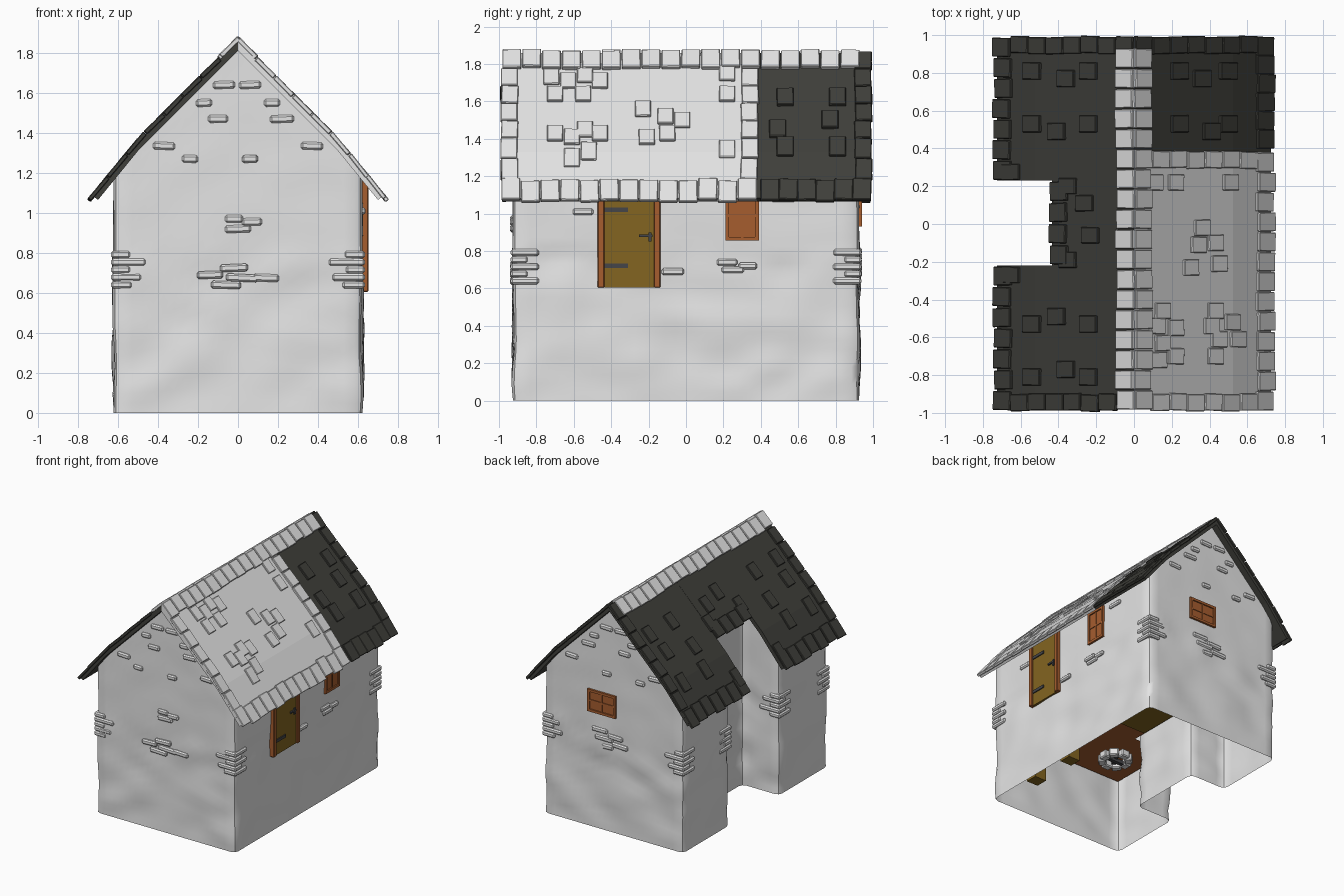
import bpy, bmesh, math, random
from mathutils import Matrix, Vector, noise

if "Cube" in bpy.data.objects:
    bpy.data.objects.remove(bpy.data.objects["Cube"])
random.seed(4)

def mat(name, r, g, b):
    m = bpy.data.materials.new(name)
    m.diffuse_color = (r, g, b, 1)
    m.use_nodes = True
    m.node_tree.nodes["Principled BSDF"].inputs["Base Color"].default_value = m.diffuse_color
    return m

STONE = mat("pale_stone", 0.78, 0.78, 0.78)
SLATE = mat("dark_slate", 0.05, 0.05, 0.043)
WOOD = mat("orange_wood", 0.38, 0.11, 0.028)
DOOR = mat("olive_door", 0.23, 0.13, 0.015)
IRON = mat("iron", 0.06, 0.06, 0.065)

def finish(name, bm, material, bevel=0.0, smooth=False):
    me = bpy.data.meshes.new(name)
    bm.to_mesh(me)
    bm.free()
    ob = bpy.data.objects.new(name, me)
    bpy.context.collection.objects.link(ob)
    me.materials.append(material)
    if bevel:
        md = ob.modifiers.new("bevel", 'BEVEL')
        md.width, md.segments = bevel, 1
    if smooth:
        bpy.context.view_layer.objects.active = ob
        ob.select_set(True)
        bpy.ops.object.shade_smooth_by_angle(angle=math.radians(40))
        ob.select_set(False)
    return ob

def box(bm, c, size, rot=None):
    m = Matrix.Translation(c) @ (rot or Matrix()) @ Matrix.Diagonal((*size, 1))
    bmesh.ops.create_cube(bm, size=1, matrix=m)

def span(bm, x0, x1, y0, y1, z0, z1):
    box(bm, ((x0+x1)/2, (y0+y1)/2, (z0+z1)/2), (x1-x0, y1-y0, z1-z0))

# ---- walls: rounded outline with a recess on the left, raised to the roof line
corners = [Vector(c) for c in [(.622, -.925), (.622, .925), (-.622, .925), (-.622, .33),
                               (-.29, .33), (-.29, -.3), (-.622, -.3), (-.622, -.925)]]
outline = []
R = 0.04
for i, a in enumerate(corners):
    b, p = corners[(i+1) % 8], corners[i-1]
    d, e = (b-a).normalized(), (a-p).normalized()
    n0, n1 = Vector((e.y, -e.x)), Vector((d.y, -d.x))
    outline.append((a - e*R*.29 + d*R*.29, (n0+n1).normalized()))
    s, t = a + d*R, b - d*R
    n = 2*max(3, round((t-s).length/.11))
    outline += [(s.lerp(t, k/n), n1) for k in range(n+1)]
bm = bmesh.new()
ROWS = 26
cols = []
for p, n in outline:
    top = 1.815 - abs(p.x)
    col = []
    for r in range(ROWS+1):
        z = top*r/ROWS
        f = noise.noise(Vector((p.x*4, p.y*4, z*6)))*.018*min(1, r/2, (ROWS-r)/3)
        if z > .8:
            f *= .25
        q = p + n*f
        col.append(bm.verts.new((q.x, q.y, z)))
    cols.append(col)
for i, c in enumerate(cols):
    d = cols[(i+1) % len(cols)]
    for r in range(ROWS):
        bm.faces.new((c[r], d[r], d[r+1], c[r+1]))
finish("walls", bm, STONE, smooth=True)

# ---- raised wall stones: (along, z, width)
gable = [(-.07, 1.64, .11), (.06, 1.64, .11), (-.1, 1.47, .1), (.22, 1.47, .12), (-.17, 1.55, .08),
         (.17, 1.55, .08), (-.37, 1.335, .11), (.37, 1.335, .11), (-.24, 1.27, .08), (.06, 1.27, .08)]
front = [(-.02, .97, .09), (.07, .955, .1), (0, .92, .13), (-.02, .725, .14), (-.14, .69, .13),
         (.02, .675, .16), (.14, .675, .13), (-.06, .64, .15)]
back = [(.12, .80, .14), (-.02, .77, .13), (.08, .74, .16), (-.06, .71, .14), (.05, .68, .1)]
right = [(-.55, 1.01, .11), (-.07, .69, .12), (.22, .74, .11), (.33, .72, .1), (.25, .70, .12),
         (.52, 1.08, .13)]
bm = bmesh.new()
for y, stones in ((-.925, gable + front), (.925, gable + back)):
    for a, z, w in stones:
        box(bm, (a, y, z), (w, .032, .038), Matrix.Rotation(random.uniform(-.05, .05), 4, 'Y'))
for a, z, w in right:
    box(bm, (.622, a, z), (.032, w, .036))
# corner stones
for c in corners:
    if abs(c.x) < .5:
        continue
    sx = 1 if c.x > 0 else -1
    sy = 1 if c.y > .5 or -.5 < c.y < 0 else -1
    for k in range(5):
        wx, wy = (.16, .09) if k % 2 else (.10, .15)
        wx *= random.uniform(.85, 1.15)
        box(bm, (c.x + sx*(.012 - wx/2), c.y + sy*(.012 - wy/2), .64 + k*.038), (wx, wy, .036))
finish("wall_stones", bm, STONE, .009)

# ---- roof: slopes fall at 45 degrees from the ridge, eaves droop a little more
C = math.sqrt(.5)
def on_roof(s, x, lift):
    return s*(x + C*lift), 1.81 - x + C*lift

def droop(bm):
    for v in bm.verts:
        v.co.z -= .045*max(0, (abs(v.co.x) - .5)/.2)

def slab(bm, s, x0, x1, y0, y1):
    pts = [(0, 1.81) if x0 == 0 else on_roof(s, x0, 0), on_roof(s, x1, 0), on_roof(s, x1, .035),
           (0, 1.859) if x0 == 0 else on_roof(s, x0, .035)]
    ra = [bm.verts.new((x, y0, z)) for x, z in pts]
    rb = [bm.verts.new((x, y1, z)) for x, z in pts]
    bm.faces.new(ra)
    bm.faces.new(rb[::-1])
    for i in range(4):
        j = (i+1) % 4
        bm.faces.new((ra[j], ra[i], rb[i], rb[j]))

def tile(bm, s, x, y, lx=.09, ly=.1, lift=.037, jig=.03):
    # x, y is the plan position of the tile on the slope
    px, pz = on_roof(s, x - C*lift, lift)
    rot = Matrix.Rotation(s*math.pi/4 + random.uniform(-jig, jig), 4, 'Y') \
        @ Matrix.Rotation(random.uniform(-jig, jig), 4, 'Z')
    box(bm, (px, y, pz), (lx/C, ly, .024), rot)

def row_y(bm, s, x, y0, y1, **kw):
    n = round((y1-y0)/.105)
    for i in range(n):
        tile(bm, s, x + random.uniform(-.006, .006), y0 + (i+.5)*(y1-y0)/n, **kw)

def row_x(bm, s, y, x0, x1):
    n = max(1, round((x1-x0)/.093))
    for i in range(n):
        tile(bm, s, x0 + (i+.5)*(x1-x0)/n, y + random.uniform(-.004, .004), ly=.09)

slate, pale = bmesh.new(), bmesh.new()
for x0, x1, y0, y1 in [(0, .5, -.98, -.22), (.5, .70, -.98, -.22), (0, .41, -.22, .23),
                       (0, .5, .23, .98), (.5, .70, .23, .98)]:
    slab(slate, -1, x0, x1, y0, y1)
for x0, x1 in ((0, .5), (.5, .70)):
    slab(slate, 1, x0, x1, .38, .98)
    slab(pale, 1, x0, x1, -.98, .38)
for b in (slate, pale):
    bmesh.ops.recalc_face_normals(b, faces=b.faces)
    droop(b)
finish("slate_roof", slate, SLATE)
finish("pale_roof", pale, STONE)

slate, pale = bmesh.new(), bmesh.new()
# edge tiles
row_y(slate, -1, .695, -.99, -.22)
row_y(slate, -1, .695, .23, .99)
row_y(slate, -1, .40, -.22, .23)
row_y(slate, 1, .695, .40, .99)
row_y(pale, 1, .695, -.99, .38)
row_x(slate, -1, -.945, .09, .65)
row_x(slate, -1, .948, 0, .65)
row_x(slate, 1, .948, 0, .65)
row_x(pale, 1, -.945, .09, .65)
row_x(pale, 1, .34, .09, .65)
# scattered tiles
half = [(.54, .81), (.36, .77), (.24, .81), (.54, .53), (.41, .49), (.24, .53)]
for x, y in half:
    tile(slate, -1, x, y, ly=.09, jig=.015)
    tile(slate, -1, x, -y, ly=.09, jig=.015)
    tile(slate, 1, x - (x == .54)*.04, y, ly=.09, jig=.015)
for x, y in [(.35, .2), (.26, .11), (.23, -.06), (.35, -.19), (.65, .275), (.65, -.27)]:
    tile(slate, -1, x, y, ly=.085, jig=.02)
for x, y in [(.11, .22), (.22, .22), (.51, .22), (.36, -.02), (.43, -.1), (.34, -.11), (.45, -.21),
             (.30, -.23), (.15, -.46), (.12, -.54), (.22, -.55), (.15, -.63), (.22, -.7), (.13, -.72),
             (.43, -.46), (.41, -.54), (.52, -.52), (.45, -.61), (.55, -.61), (.43, -.70)]:
    tile(pale, 1, x, y, lx=.08, ly=.085, lift=.034, jig=.015)
# ridge caps
for s in (-1, 1):
    row_y(pale, s, .045, -.985, .93, lift=.042, jig=.02)
for b in (slate, pale):
    droop(b)
finish("slate_tiles", slate, SLATE, .004)
finish("pale_tiles", pale, STONE, .004)

# ---- door
bm = bmesh.new()
for y0, y1 in [(-.472, -.437), (-.172, -.137)]:
    span(bm, .58, .652, y0, y1, .605, 1.17)
span(bm, .58, .652, -.437, -.172, 1.13, 1.17)
finish("door_frame", bm, WOOD, .004)
bm = bmesh.new()
span(bm, .59, .638, -.437, -.172, .605, 1.13)
finish("door", bm, DOOR)
bm = bmesh.new()
for z in (.72, 1.02):
    span(bm, .63, .646, -.437, -.31, z - .012, z + .012)
span(bm, .63, .65, -.25, -.18, .875, .889)
span(bm, .63, .647, -.2, -.185, .85, .90)
finish("door_hinges_and_handle", bm, IRON)

# ---- windows: built facing +y, then turned into place
def window(name, w, h, loc, angle):
    fr, pn = bmesh.new(), bmesh.new()
    t = .02
    for s in (-1, 1):
        span(fr, s*(w/2 - t/2) - t/2, s*(w/2 - t/2) + t/2, -.04, .018, -h/2, h/2)
        span(fr, -w/2 + t, w/2 - t, -.04, .018, s*(h/2 - t/2) - t/2, s*(h/2 - t/2) + t/2)
    span(fr, -.007, .007, -.03, .014, -h/2 + t, h/2 - t)
    span(fr, -w/2 + t, w/2 - t, -.03, .0135, -.007, .007)
    span(pn, -w/2 + t, w/2 - t, -.03, .008, -h/2 + t, h/2 - t)
    for ob in (finish(name + "_frame", fr, WOOD), finish(name + "_panes", pn, WOOD)):
        ob.location = loc
        ob.rotation_euler.z = angle
window("right_window", .18, .27, (.621, .30, .99), -math.pi/2)
window("back_window", .25, .18, (.10, .924, 1.02), 0)

# ---- inside: upper floor, ceiling board, ground door frame, stone hearth
def sheet(name, material, z, rects):
    bm = bmesh.new()
    for x0, x1, y0, y1 in rects:
        bm.faces.new([bm.verts.new((x, y, z)) for x, y in ((x0, y0), (x1, y0), (x1, y1), (x0, y1))])
    finish(name, bm, material)
sheet("upper_floor", WOOD, .60, [(-.28, .60, -.905, .905), (-.60, -.28, -.905, -.32),
                                 (-.60, -.28, .35, .905)])
sheet("ceiling_board", DOOR, .592, [(-.27, 0, -.2, .4)])
bm = bmesh.new()
for y in (-.5, -.1):
    span(bm, .50, .605, y - .05, y + .05, 0, .5)
span(bm, .50, .605, -.45, -.15, .42, .5)
finish("ground_door_frame", bm, DOOR)
bm = bmesh.new()
for k in range(8):
    a = k*math.tau/8
    box(bm, (.27 + .1*math.cos(a), .1 + .1*math.sin(a), .03), (.06, .075, .06), Matrix.Rotation(a, 4, 'Z'))
finish("hearth_stones", bm, STONE, .008)
bm = bmesh.new()
for k in range(3):
    box(bm, (.27, .1, .02 + k*.02), (.16, .03, .03), Matrix.Rotation(k*math.pi/3, 4, 'Z'))
finish("hearth_logs", bm, IRON)
